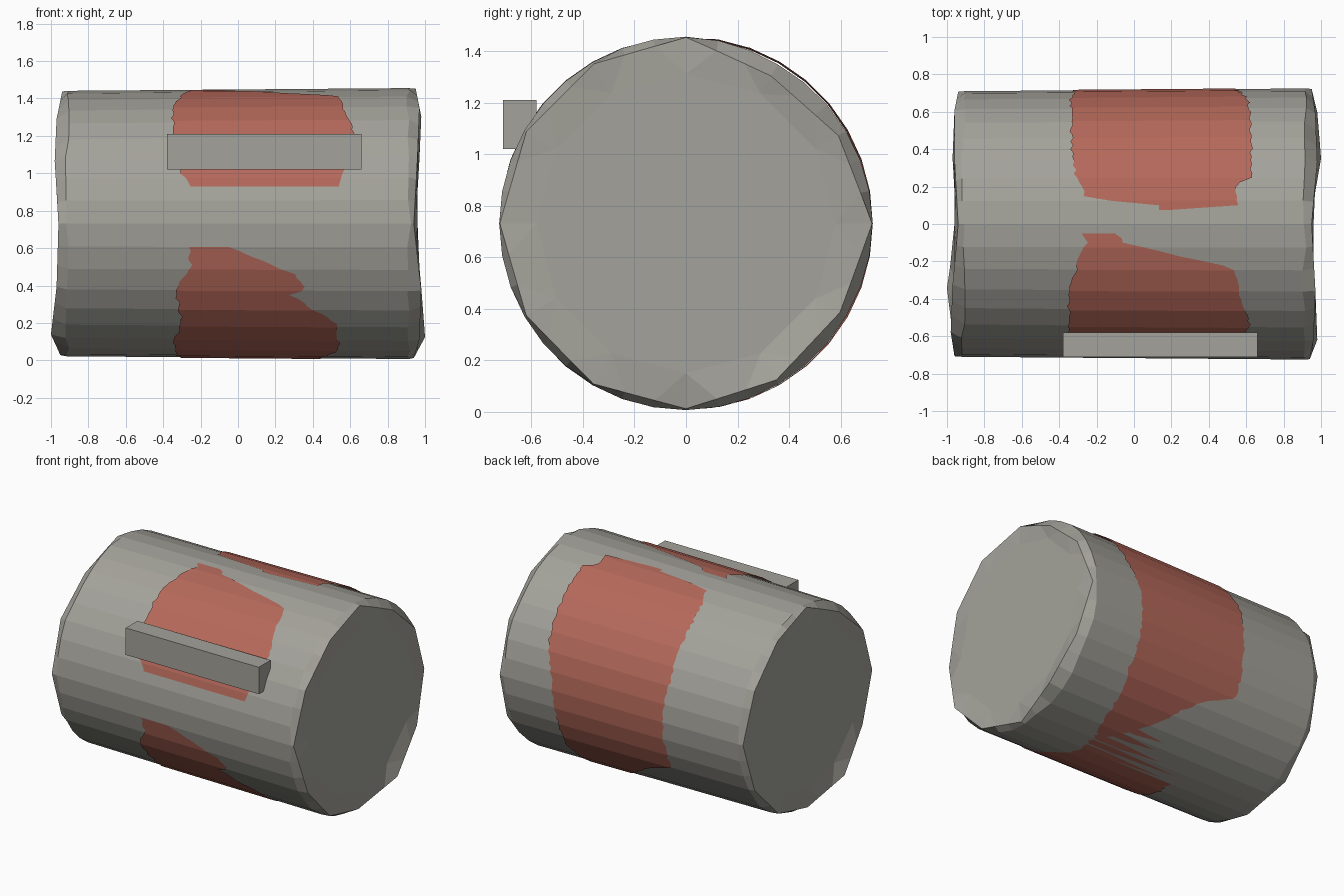
import bpy, bmesh, math, random

old = bpy.data.objects.get("Cube")
if old:
    bpy.data.objects.remove(old)

random.seed(4)
SIDES = 36
STEP = 360 / SIDES
MID_Z = 0.731


def material(name, rgb):
    m = bpy.data.materials.new(name)
    m.use_nodes = True
    m.diffuse_color = (*rgb, 1)
    bsdf = m.node_tree.nodes["Principled BSDF"]
    bsdf.inputs["Base Color"].default_value = (*rgb, 1)
    bsdf.inputs["Roughness"].default_value = 0.8
    return m


grey = material("weathered grey", (0.37, 0.362, 0.325))
red = material("faded red", (0.46, 0.14, 0.103))


def finish(bm, name, mat):
    mesh = bpy.data.meshes.new(name)
    bm.to_mesh(mesh)
    bm.free()
    mesh.materials.append(mat)
    ob = bpy.data.objects.new(name, mesh)
    bpy.context.collection.objects.link(ob)


def radius(x):
    # The drum widens slightly towards its left end
    return 0.718 + 0.008 * x


def on_drum(x, angle, scale=1.0):
    # Point on the flat-sided drum wall at any angle in degrees
    half = math.radians(STEP / 2)
    off = math.radians(angle % STEP) - half
    r = radius(x) * scale * math.cos(half) / math.cos(off)
    a = math.radians(angle)
    return (x, r * math.cos(a), MID_Z + r * math.sin(a))


# Drum: wall, chipped twelve-cornered rims and end caps
LEFT_DEPTH = [0.95, 0.97, 0.98, 0.95, 0.97, 0.96, 0.94, 0.98, 0.97, 0.94, 1.0, 0.98]
RIGHT_DEPTH = [0.94, 0.96, 0.96, 0.94, 0.97, 0.98, 0.96, 0.97, 1.0, 0.95, 0.97, 0.96]
LEFT_SIZE = [0.995, 0.94, 0.91, 0.995, 0.985, 0.985, 0.995, 0.985, 0.99, 0.99, 0.965, 0.95]
RIGHT_SIZE = [LEFT_SIZE[(6 - k) % 12] for k in range(12)]


def rim_ring(bm, sign, depth, size):
    wall, lip, inner = [], [], []
    for i in range(SIDES):
        a = i * STEP
        k, part = divmod(i, 3)
        n = (k + 1) % 12
        x = depth[k] + (depth[n] - depth[k]) * part / 3
        s = size[k] + (size[n] - size[k]) * part / 3
        wall.append(bm.verts.new(on_drum(sign * random.uniform(0.9, 0.925), a, 0.8 + 0.2 * s)))
        lip.append(bm.verts.new(on_drum(sign * x, a, s * 0.97 if part else s)))
        if not part:
            inner.append(bm.verts.new(on_drum(sign * 0.96, a, 0.8)))
    return wall, lip, inner


def bridge(bm, lower, upper):
    for i in range(SIDES):
        j = (i + 1) % SIDES
        bm.faces.new((lower[i], lower[j], upper[j], upper[i]))


bm = bmesh.new()
ends = [rim_ring(bm, -1, RIGHT_DEPTH, RIGHT_SIZE), rim_ring(bm, 1, LEFT_DEPTH, LEFT_SIZE)]
bridge(bm, ends[0][0], ends[1][0])
for wall, lip, inner in ends:
    bridge(bm, wall, lip)
    for k in range(len(inner)):
        n = (k + 1) % len(inner)
        i = 3 * k
        bm.faces.new((lip[i], lip[i + 1], inner[k]))
        bm.faces.new((lip[i + 1], lip[i + 2], inner[n], inner[k]))
        bm.faces.new((lip[i + 2], lip[3 * n], inner[n]))
    bm.faces.new(inner)
bmesh.ops.recalc_face_normals(bm, faces=bm.faces[:])
finish(bm, "drum", grey)


# Worn paint: thin patches hugging the wall, outlined by (angle, low x, high x)
def edge_at(rows, angle):
    for (a0, l0, h0), (a1, l1, h1) in zip(rows, rows[1:]):
        if a0 <= angle <= a1:
            t = (angle - a0) / (a1 - a0)
            return l0 + t * (l1 - l0), h0 + t * (h1 - h0)


def paint_patch(name, rows):
    bm = bmesh.new()
    previous = None
    for angle in range(rows[0][0], rows[-1][0] + 1, 2):
        low, high = edge_at(rows, angle)
        low += random.uniform(-0.01, 0.01)
        high += random.uniform(-0.01, 0.01)
        row = [bm.verts.new(on_drum(low + (high - low) * k / 4, angle, 1.003)) for k in range(5)]
        if previous:
            for k in range(4):
                bm.faces.new((previous[k], row[k], row[k + 1], previous[k + 1]))
        previous = row
    for f in bm.faces:
        f.normal_update()
        c = f.calc_center_median()
        if f.normal.y * c.y + f.normal.z * (c.z - MID_Z) < 0:
            f.normal_flip()
    finish(bm, name, red)


paint_patch("back_paint", [
    (-76, 0.38, 0.46), (-66, 0.25, 0.49), (-58, 0.15, 0.5), (-46, 0.02, 0.51),
    (-37, -0.1, 0.53), (-30, -0.32, 0.52), (-10, -0.32, 0.53), (6, -0.32, 0.54),
    (20, -0.34, 0.6), (30, -0.34, 0.62), (60, -0.33, 0.63), (70, -0.31, 0.63),
    (72, -0.29, 0.56), (79, -0.26, 0.54), (82, 0.14, 0.55), (84, 0.14, 0.2)])
paint_patch("upper_front_paint", [
    (94, -0.28, -0.1), (98, -0.25, -0.05), (103, -0.29, 0.2), (109, -0.31, 0.53),
    (120, -0.35, 0.56), (135, -0.35, 0.62), (145, -0.34, 0.6), (157, -0.31, 0.56),
    (164, -0.25, 0.53)])
paint_patch("lower_front_paint", [
    (190, -0.26, -0.05), (196, -0.26, 0.13), (199, -0.25, 0.2), (202, -0.28, 0.31),
    (209, -0.33, 0.36), (212, -0.33, 0.28), (227, -0.3, 0.52), (240, -0.34, 0.54),
    (252, -0.34, 0.52), (262, -0.32, 0.45), (270, -0.3, 0.42)])

# Ragged streaks of paint on the underside: (angle, low tip)
for n, (angle, tip) in enumerate([(272, -0.2), (277, -0.28), (282, -0.1), (288, 0.02), (294, 0.0)]):
    paint_patch(f"underside_streak_{n + 1}", [
        (angle - 2, 0.22, 0.43), (angle, tip, 0.45), (angle + 2, 0.26, 0.43)])

# Front bar
bm = bmesh.new()
bmesh.ops.create_cube(bm, size=1)
bmesh.ops.scale(bm, vec=(1.04, 0.13, 0.19), verts=bm.verts[:])
bmesh.ops.translate(bm, vec=(0.14, -0.645, 1.115), verts=bm.verts[:])
finish(bm, "front_bar", grey)
